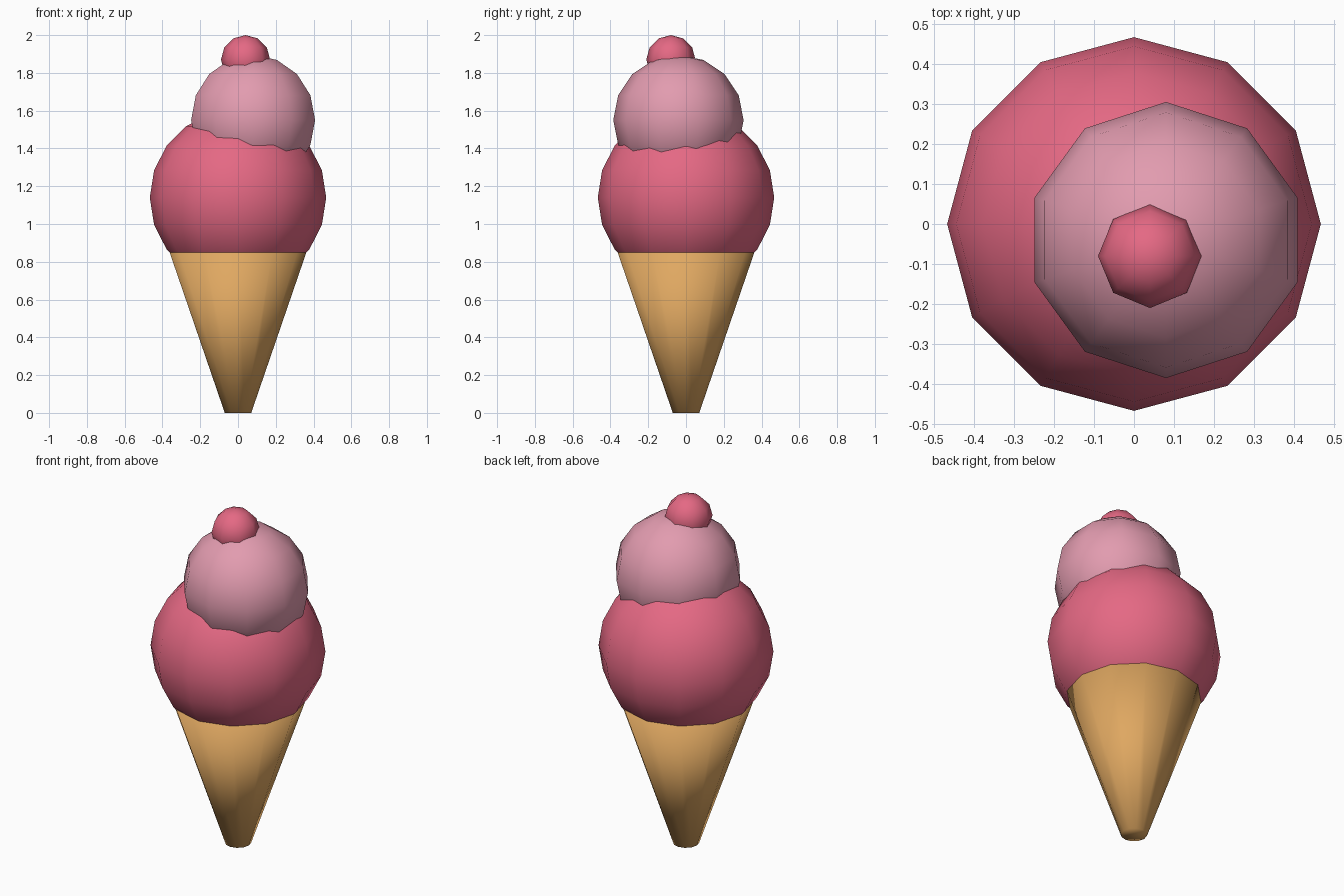
import bpy

cube = bpy.data.objects.get("Cube")
if cube:
    bpy.data.objects.remove(cube, do_unlink=True)


def make_material(name, rgb):
    mat = bpy.data.materials.new(name)
    mat.use_nodes = True
    color = (*rgb, 1.0)
    mat.diffuse_color = color
    for node in mat.node_tree.nodes:
        if node.type == 'BSDF_PRINCIPLED':
            node.inputs["Base Color"].default_value = color
            node.inputs["Roughness"].default_value = 0.6
    return mat


def finish(name, mat):
    obj = bpy.context.object
    obj.name = name
    obj.data.name = name
    obj.data.materials.append(mat)
    bpy.ops.object.shade_smooth()
    return obj


def add_ball(name, center, radius, segments, rings, mat):
    bpy.ops.mesh.primitive_uv_sphere_add(
        segments=segments, ring_count=rings, radius=radius, location=center)
    return finish(name, mat)


wafer = make_material("wafer tan", (0.74, 0.39, 0.12))
berry = make_material("berry red", (0.78, 0.14, 0.23))
pink = make_material("pale pink", (0.76, 0.33, 0.43))

# Tapered wafer cone with a small flat foot
bpy.ops.mesh.primitive_cone_add(
    vertices=12, radius1=0.07, radius2=0.362, depth=0.85, location=(0, 0, 0.425))
finish("cone", wafer)

# Scoops stacked off-centre, with a cherry on top
add_ball("lower_scoop", (0, 0, 1.14), 0.467, 12, 10, berry)
add_ball("upper_scoop", (0.08, -0.04, 1.55), 0.345, 10, 8, pink)
add_ball("cherry", (0.04, -0.08, 1.87), 0.13, 8, 6, berry)
